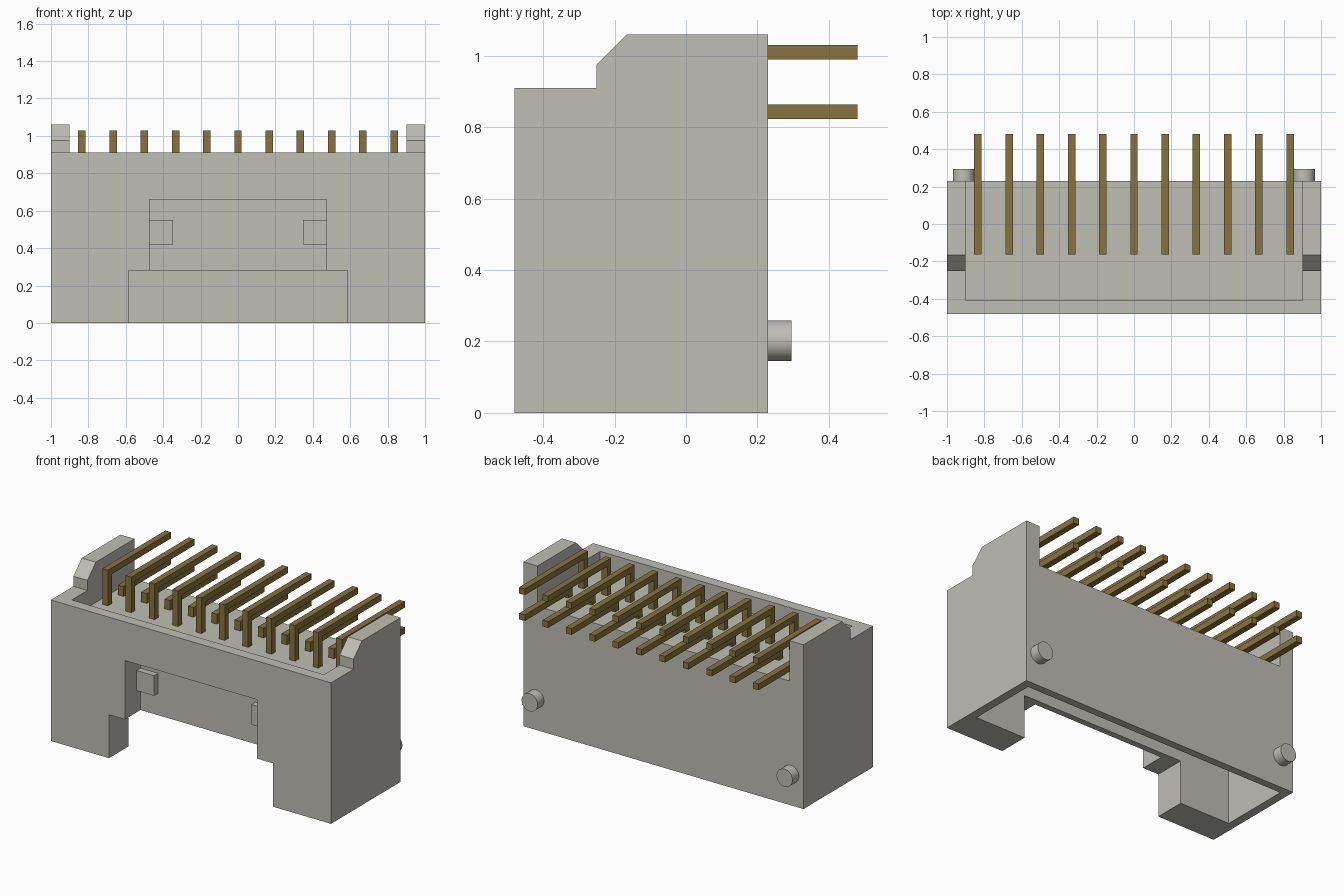
import bpy, bmesh, math

cube = bpy.data.objects.get("Cube")
if cube:
    bpy.data.objects.remove(cube, do_unlink=True)


def material(name, rgb):
    m = bpy.data.materials.new(name)
    m.use_nodes = True
    m.diffuse_color = (*rgb, 1)
    m.node_tree.nodes["Principled BSDF"].inputs["Base Color"].default_value = (*rgb, 1)
    return m


GREY = material("warm grey plastic", (0.52, 0.51, 0.46))
BRASS = material("brass", (0.25, 0.175, 0.05))


def prism(name, profile, x0, x1, mat):
    """Extrude a (y, z) profile along x."""
    bm = bmesh.new()
    face = bm.faces.new([bm.verts.new((x0, y, z)) for y, z in profile])
    ext = bmesh.ops.extrude_face_region(bm, geom=[face])
    verts = [v for v in ext["geom"] if isinstance(v, bmesh.types.BMVert)]
    bmesh.ops.translate(bm, verts=verts, vec=(x1 - x0, 0, 0))
    bmesh.ops.recalc_face_normals(bm, faces=bm.faces)
    mesh = bpy.data.meshes.new(name)
    bm.to_mesh(mesh)
    bm.free()
    mesh.materials.append(mat)
    ob = bpy.data.objects.new(name, mesh)
    bpy.context.scene.collection.objects.link(ob)
    return ob


def box(name, x0, x1, y0, y1, z0, z1, mat=GREY):
    return prism(name, [(y0, z0), (y1, z0), (y1, z1), (y0, z1)], x0, x1, mat)


# Housing: side outline with a stepped, chamfered upper front
housing = prism("housing", [(-0.48, 0), (0.23, 0), (0.23, 1.06), (-0.165, 1.06),
                            (-0.25, 0.975), (-0.25, 0.91), (-0.48, 0.91)], -1, 1, GREY)

# Pin tray on top, socket underneath, keyed front opening
cutters = [
    box("tray_cutter", -0.90, 0.90, -0.41, 0.50, 0.80, 1.50),
    box("socket_cutter", -0.945, 0.945, -0.28, 0.18, -0.20, 0.68),
    box("notch_cutter", -0.585, 0.585, -0.70, -0.20, -0.20, 0.28),
    box("recess_cutter", -0.472, 0.472, -0.70, -0.32, 0.15, 0.66),
]
for c in cutters:
    mod = housing.modifiers.new(c.name, 'BOOLEAN')
    mod.operation = 'DIFFERENCE'
    mod.solver = 'EXACT'
    mod.object = c
bpy.context.view_layer.update()
depsgraph = bpy.context.evaluated_depsgraph_get()
carved = bpy.data.meshes.new_from_object(housing.evaluated_get(depsgraph))
housing.modifiers.clear()
housing.data = carved
for c in cutters:
    bpy.data.objects.remove(c, do_unlink=True)

for side, s in (("left", 1), ("right", -1)):
    # Latch tabs inside the front recess
    x0, x1 = sorted((s * 0.347, s * 0.474))
    box(side + "_latch_tab", x0, x1, -0.36, -0.315, 0.42, 0.55)
    # Locating pegs on the back
    bpy.ops.mesh.primitive_cylinder_add(vertices=32, radius=0.057, depth=0.075,
                                        location=(s * 0.91, 0.2575, 0.202),
                                        rotation=(math.pi / 2, 0, 0))
    peg = bpy.context.object
    peg.name = side + "_locating_peg"
    peg.data.materials.append(GREY)
    bpy.ops.object.shade_smooth_by_angle(angle=math.radians(40))

# Two rows of right-angle contact pins
T = 0.04
for row, y, z in (("upper", -0.163, 1.03), ("lower", -0.005, 0.863)):
    bend = [(y, 0.30), (y + T, 0.30), (y + T, z - T), (0.48, z - T), (0.48, z), (y, z)]
    for i in range(11):
        x = (i - 5) * 0.167
        prism(f"{row}_pin_{i + 1}", bend, x - T / 2, x + T / 2, BRASS)
